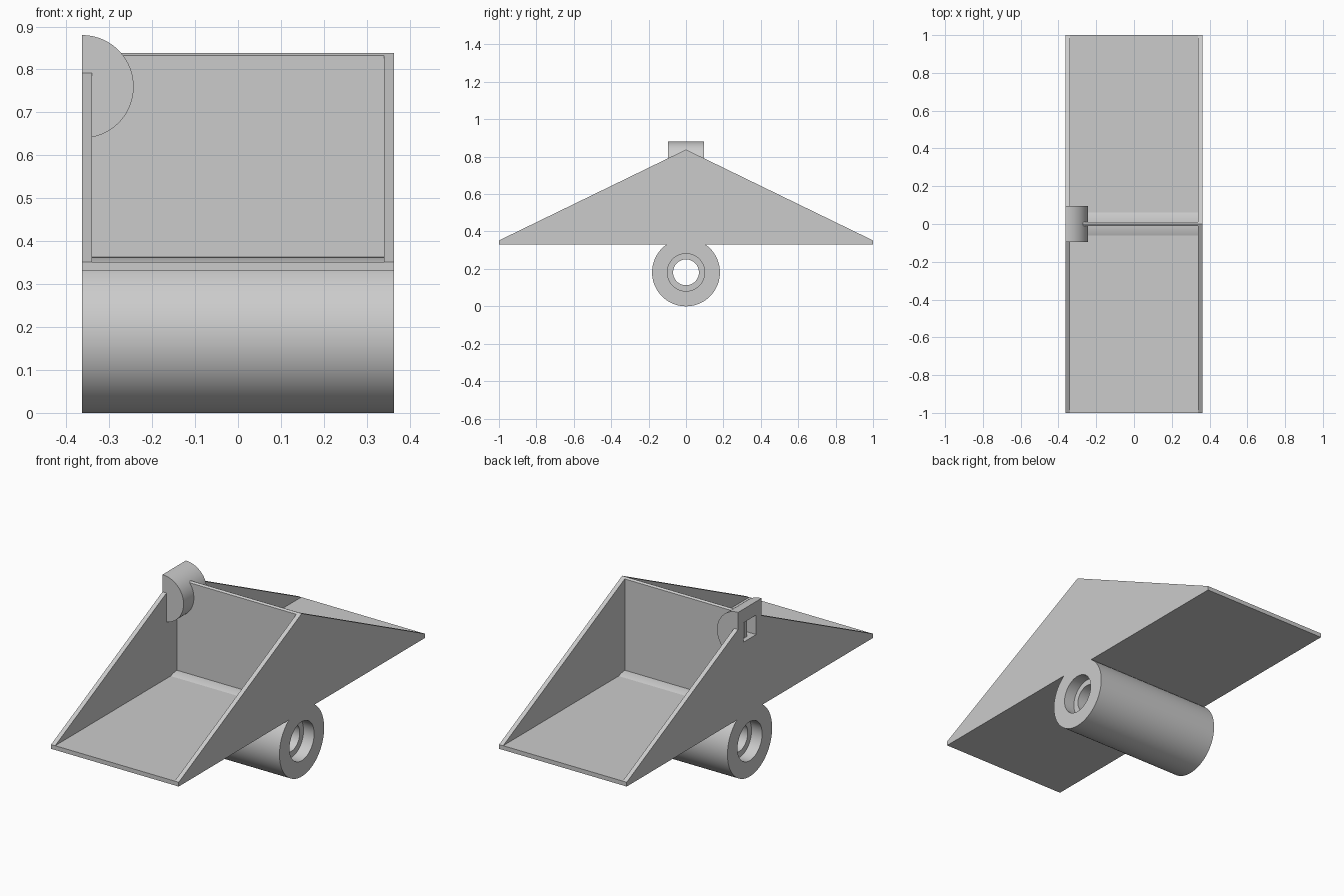
import bpy, bmesh, math
from mathutils import Vector, Matrix

cube = bpy.data.objects.get("Cube")
if cube:
    bpy.data.objects.remove(cube, do_unlink=True)

HALF = 0.363       # half width of the bucket
WALL = 0.023       # wall thickness
BASE, FLOOR, PEAK = 0.33, 0.352, 0.838
TUBE_R = 0.1815

grey = bpy.data.materials.new("plain grey")
grey.use_nodes = True
grey.diffuse_color = (0.6, 0.6, 0.6, 1)
grey.node_tree.nodes["Principled BSDF"].inputs["Base Color"].default_value = (0.6, 0.6, 0.6, 1)


def finish(name, bm, smooth=False):
    bmesh.ops.recalc_face_normals(bm, faces=bm.faces)
    mesh = bpy.data.meshes.new(name)
    bm.to_mesh(mesh)
    bm.free()
    mesh.materials.append(grey)
    obj = bpy.data.objects.new(name, mesh)
    bpy.context.collection.objects.link(obj)
    if smooth:
        bpy.ops.object.select_all(action='DESELECT')
        obj.select_set(True)
        bpy.context.view_layer.objects.active = obj
        bpy.ops.object.shade_smooth_by_angle(angle=math.radians(30))
    return obj


def prism(name, points, offset, smooth=False):
    """Extrude a closed outline along an offset."""
    bm = bmesh.new()
    face = bm.faces.new([bm.verts.new(p) for p in points])
    out = bmesh.ops.extrude_face_region(bm, geom=[face], use_keep_orig=True)
    moved = [v for v in out["geom"] if isinstance(v, bmesh.types.BMVert)]
    bmesh.ops.translate(bm, verts=moved, vec=offset)
    return finish(name, bm, smooth)


def box(name, low, high):
    low, high = Vector(low), Vector(high)
    bm = bmesh.new()
    bmesh.ops.create_cube(bm, size=1)
    bmesh.ops.scale(bm, verts=bm.verts, vec=high - low)
    bmesh.ops.translate(bm, verts=bm.verts, vec=(low + high) / 2)
    return finish(name, bm)


# Bucket floor, triangular side walls and the dividing plate
box("bucket_floor", (-HALF, -1, BASE), (HALF, 1, FLOOR))
outline = [(-1, BASE), (1, BASE), (1, FLOOR), (0, PEAK), (-1, FLOOR)]
walls = {}
for name, x in (("right_wall", -HALF), ("left_wall", HALF - WALL)):
    walls[name] = prism(name, [(x, y, z) for y, z in outline], (WALL, 0, 0))
plate = [(-0.0115, BASE), (0.0115, BASE), (0.0115, 0.832), (0, PEAK), (-0.0115, 0.832)]
prism("divider", [(-HALF + WALL, y, z) for y, z in plate], (2 * (HALF - WALL), 0, 0))

# Pivot tube with a counterbore at each end
inner = HALF - 0.06
profile = [(-HALF, 0.1), (-HALF, TUBE_R), (HALF, TUBE_R), (HALF, 0.1),
           (inner, 0.1), (inner, 0.069), (-inner, 0.069), (-inner, 0.1)]
bm = bmesh.new()
ring = [bm.verts.new((x, 0, r)) for x, r in profile]
edges = [bm.edges.new((a, b)) for a, b in zip(ring, ring[1:] + ring[:1])]
bmesh.ops.spin(bm, geom=ring + edges, cent=(0, 0, 0), axis=(1, 0, 0),
               angle=math.tau, steps=96, use_merge=True)
bmesh.ops.remove_doubles(bm, verts=bm.verts, dist=0.0001)
bmesh.ops.translate(bm, verts=bm.verts, vec=(0, 0, TUBE_R))
finish("pivot_tube", bm, True)

# Half-round holder at the top of one wall
arc = []
for i in range(41):
    a = math.pi * (i / 40 - 0.5)
    arc.append((-HALF + 0.12 * math.cos(a), -0.095, 0.76 + 0.12 * math.sin(a)))
holder = prism("half_round_holder", arc, (0, 0.19, 0), True)

# Square pocket cut from the outside through the wall into the holder
cutter = box("pocket_cutter", (-HALF - 0.1, -0.052, 0.71), (-HALF + 0.08, 0.052, 0.81))
cutter.hide_render = True
cutter.hide_viewport = True
for obj in (holder, walls["right_wall"]):
    cut = obj.modifiers.new("pocket", 'BOOLEAN')
    cut.operation = 'DIFFERENCE'
    cut.solver = 'EXACT'
    cut.object = cutter
